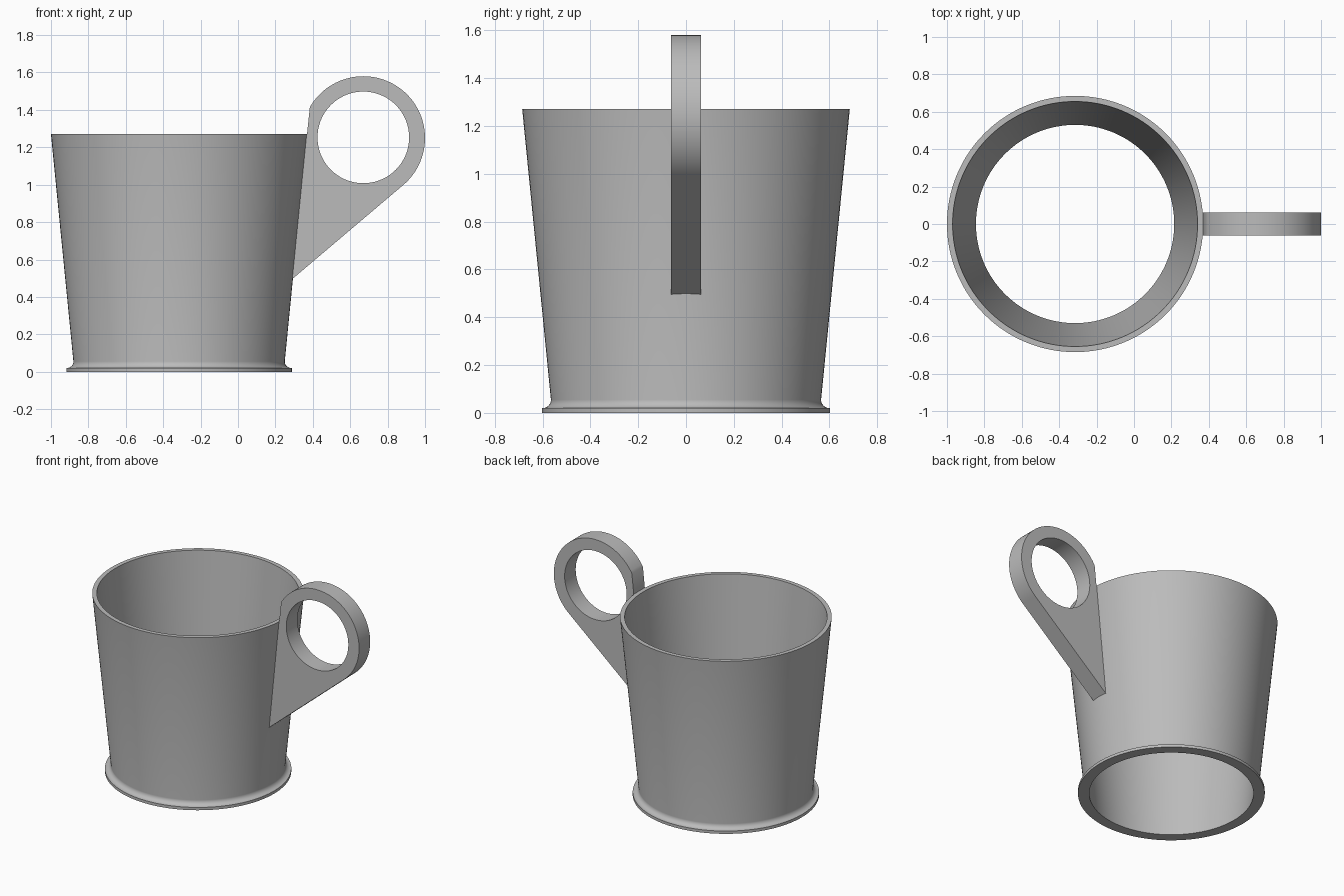
import bpy, bmesh
from math import cos, sin, pi, radians
from mathutils import Vector

cube = bpy.data.objects.get("Cube")
if cube:
    bpy.data.objects.remove(cube, do_unlink=True)

# Single plain grey
grey = bpy.data.materials.new("plain grey")
grey.use_nodes = True
colour = (0.5, 0.5, 0.5, 1)
grey.diffuse_color = colour
grey.node_tree.nodes["Principled BSDF"].inputs["Base Color"].default_value = colour


def finish(bm, name):
    bmesh.ops.recalc_face_normals(bm, faces=bm.faces)
    mesh = bpy.data.meshes.new(name)
    bm.to_mesh(mesh)
    bm.free()
    mesh.materials.append(grey)
    obj = bpy.data.objects.new(name, mesh)
    bpy.context.collection.objects.link(obj)
    bpy.ops.object.select_all(action="DESELECT")
    obj.select_set(True)
    bpy.context.view_layer.objects.active = obj
    bpy.ops.object.shade_smooth_by_angle(angle=radians(30))
    return obj


def arc(cx, cz, r, start, end, steps):
    angles = [radians(start + (end - start) * i / steps) for i in range(steps + 1)]
    return [(cx + r * cos(a), cz + r * sin(a)) for a in angles]


def loop(bm, points, y):
    verts = [bm.verts.new((x, y, z)) for x, z in points]
    return [bm.edges.new((v, verts[i - 1])) for i, v in enumerate(verts)]


# Cup body: tapered open sleeve with a filleted foot flange
foot_fillet = arc(0.6, 0.055, 0.035, 270, 180, 8)
profile = [(0.53, 0), (0.603, 0), (0.603, 0.02)] + foot_fillet + [(0.685, 1.27), (0.655, 1.27)]
bm = bmesh.new()
outline = loop(bm, profile, 0)
bmesh.ops.spin(bm, geom=outline, cent=(0, 0, 0), axis=(0, 0, 1),
               angle=2 * pi, steps=128, use_merge=True)
bmesh.ops.remove_doubles(bm, verts=bm.verts, dist=0.0001)
cup = finish(bm, "cup_body")
cup.location.x = -0.315

# Handle: flat plate with a round finger hole, running down into the wall
half_width = 0.0625
ring_x, ring_z = 0.67, 1.25
outer = arc(ring_x, ring_z, 0.33, -49.8, 150, 60)
outer += [(0.369, 1.27), (0.36, 1.265), (0.28, 0.487)]
hole = arc(ring_x, ring_z + 0.003, 0.245, 0, 355, 71)
bm = bmesh.new()
edges = loop(bm, outer, -half_width) + loop(bm, hole, -half_width)
bmesh.ops.triangle_fill(bm, edges=edges, use_beauty=True)
back = bmesh.ops.extrude_face_region(bm, geom=bm.faces[:])["geom"]
bmesh.ops.translate(bm, vec=Vector((0, 2 * half_width, 0)),
                    verts=[g for g in back if isinstance(g, bmesh.types.BMVert)])
finish(bm, "finger_handle")
